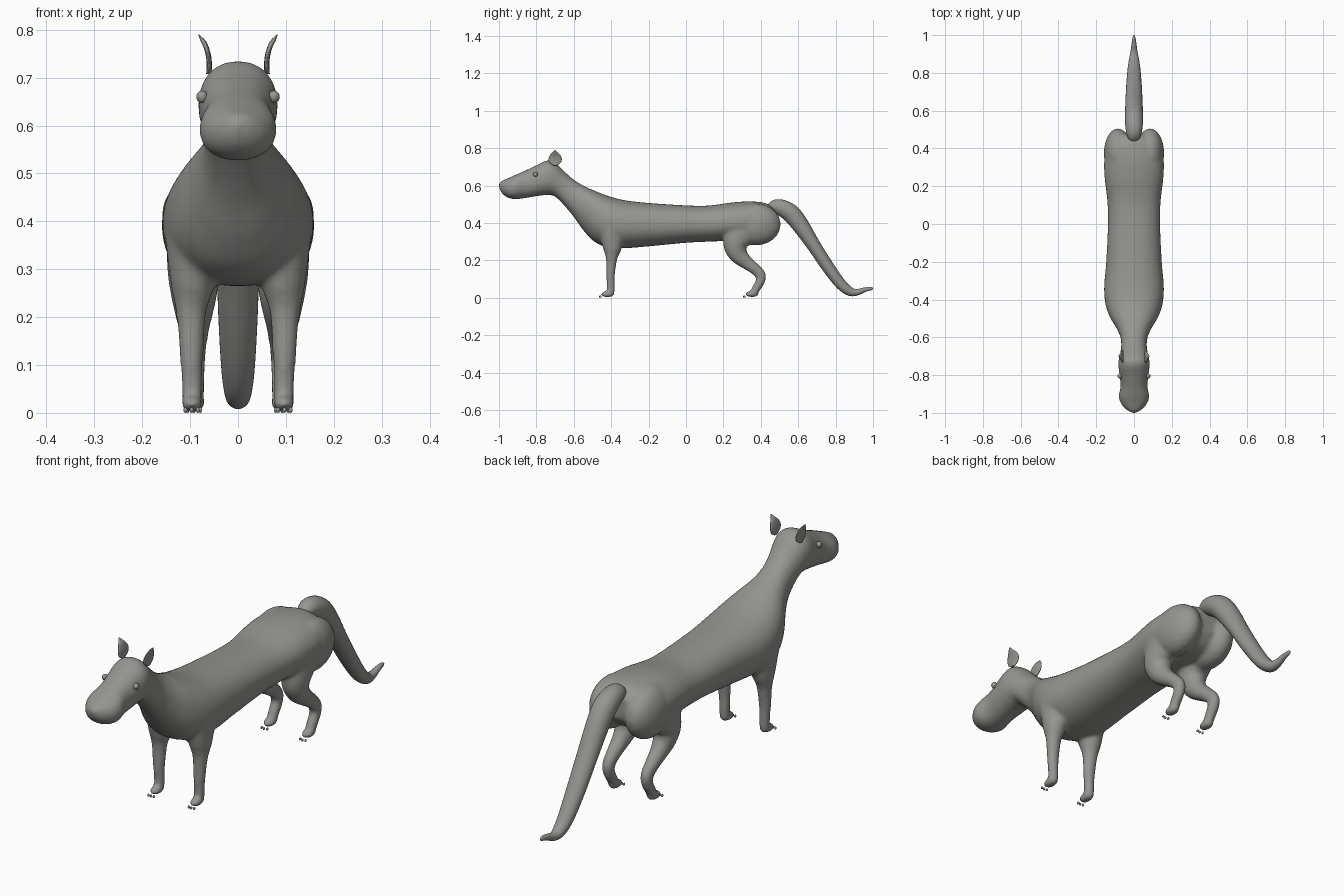
import bpy, bmesh, math
from mathutils import Vector, Matrix

fur = bpy.data.materials.new("warm grey")
fur.diffuse_color = (0.30, 0.305, 0.28, 1)


def spline(pts, n):
    """Catmull-Rom through tuples, n steps per span."""
    out = []
    for i in range(len(pts) - 1):
        quad = [Vector(pts[max(0, min(len(pts) - 1, i + k))]) for k in (-1, 0, 1, 2)]
        a, b, c, d = quad
        for j in range(n):
            t = j / n
            out.append(0.5 * (2 * b + (c - a) * t + (2 * a - 5 * b + 4 * c - d) * t * t
                              + (3 * b - a - 3 * c + d) * t ** 3))
    out.append(Vector(pts[-1]))
    return out


def loft(bm, secs, upright=False, power=2.0, sides=32, n=5):
    """Sections (x, y, z, half width in x, half depth across the path)."""
    s = spline(secs, n)
    rings = []
    for i, p in enumerate(s):
        d = s[min(i + 1, len(s) - 1)] - s[max(i - 1, 0)]
        across = Vector((0, -d[2], d[1])).normalized()
        if upright:
            across = Vector((0, 0, 1))
        ring = []
        for k in range(sides):
            a = 2 * math.pi * k / sides
            u, v = [math.copysign(abs(f) ** (2 / power), f) for f in (math.cos(a), math.sin(a))]
            ring.append(bm.verts.new(Vector(p[:3]) + Vector((u * max(p[3], .001), 0, 0))
                                     + across * v * max(p[4], .001)))
        rings.append(ring)
    for r, q in zip(rings, rings[1:]):
        for k in range(sides):
            m = (k + 1) % sides
            bm.faces.new((r[k], r[m], q[m], q[k]))
    bm.faces.new(rings[0][::-1])
    bm.faces.new(rings[-1])


def ball(bm, c, r, seg=24):
    bmesh.ops.create_uvsphere(bm, u_segments=seg, v_segments=seg // 2, radius=1,
                              matrix=Matrix.Translation(c) @ Matrix.Diagonal((*r, 1)))


def finish(name, bm):
    bmesh.ops.recalc_face_normals(bm, faces=bm.faces)
    for f in bm.faces:
        f.smooth = True
    me = bpy.data.meshes.new(name)
    bm.to_mesh(me)
    bm.free()
    me.materials.append(fur)
    ob = bpy.data.objects.new(name, me)
    bpy.context.collection.objects.link(ob)
    return ob


# Torso, neck and head: (y, bottom z, top z, half width)
profile = [(-1.0, .588, .612, .008), (-.985, .56, .625, .038), (-.955, .536, .638, .066),
           (-.915, .527, .656, .081), (-.86, .533, .68, .071), (-.80, .543, .708, .077),
           (-.74, .55, .735, .083), (-.70, .541, .722, .077), (-.65, .492, .675, .068),
           (-.60, .432, .632, .072), (-.55, .362, .60, .094), (-.49, .300, .573, .129),
           (-.42, .270, .546, .152), (-.33, .265, .522, .158), (-.2, .275, .507, .147),
           (0, .294, .494, .138), (.12, .300, .493, .141), (.25, .305, .510, .156),
           (.35, .305, .515, .156), (.43, .325, .505, .125), (.475, .375, .475, .06)]
bm = bmesh.new()
loft(bm, [(0, y, (a + b) / 2, w, (b - a) / 2) for y, a, b, w in profile], True, 2.2, 48)
for s in (-1, 1):
    # Rump lobes
    ball(bm, (s * .085, .375, .392), (.075, .132, .112))
    # Front legs and feet
    loft(bm, [(s * .098, -.395, .37, .055, .07), (s * .095, -.394, .27, .046, .052),
              (s * .098, -.398, .21, .032, .031), (s * .097, -.403, .12, .025, .023),
              (s * .096, -.402, .05, .022, .021), (s * .096, -.405, .012, .021, .021)])
    ball(bm, (s * .096, -.42, .019), (.024, .037, .017))
    # Hind legs and feet
    loft(bm, [(s * .09, .30, .37, .06, .10), (s * .092, .265, .29, .055, .068),
              (s * .092, .278, .235, .046, .052), (s * .092, .318, .193, .036, .038),
              (s * .092, .365, .157, .029, .031), (s * .092, .398, .122, .025, .029),
              (s * .092, .396, .085, .023, .025), (s * .092, .372, .045, .022, .023),
              (s * .092, .364, .018, .021, .021)])
    ball(bm, (s * .092, .352, .02), (.024, .038, .017))
body = finish("body", bm)
# Blend all the body volumes into one smooth skin
rm = body.modifiers.new("blend", 'REMESH')
rm.mode = 'VOXEL'
rm.voxel_size = .008
rm.use_smooth_shade = True
sm = body.modifiers.new("soften", 'SMOOTH')
sm.factor = .5
sm.iterations = 10

# Tail
bm = bmesh.new()
loft(bm, [(0, .43, .465, .02, .015), (0, .48, .488, .04, .038), (0, .545, .463, .048, .048),
          (0, .60, .405, .047, .047), (0, .68, .285, .044, .037), (0, .75, .178, .040, .034),
          (0, .82, .082, .034, .030), (0, .87, .037, .027, .025), (0, .91, .029, .019, .018),
          (0, .96, .044, .012, .012), (0, .99, .049, .007, .009), (0, 1.0, .048, .002, .003)])
finish("tail", bm)

for s, side in ((-1, "left"), (1, "right")):
    # Ear: thin leaf, leaning outward at the tip
    bm = bmesh.new()
    ear = [(.061, .708, .010), (.060, .722, .030), (.061, .742, .036),
           (.066, .762, .028), (.073, .777, .014), (.082, .79, .002)]
    loft(bm, [(s * x, -.70, z, .0055 if r > .005 else .001, r) for x, z, r in ear], sides=20)
    finish(side + "_ear", bm)
    # Eye
    bm = bmesh.new()
    ball(bm, (s * .075, -.805, .66), (.012, .013, .013))
    finish(side + "_eye", bm)
    # Claws, three in front of each foot
    for part, x0, y0 in (("front", .097, -.46), ("hind", .092, .31)):
        bm = bmesh.new()
        for k in (-1, 0, 1):
            ball(bm, (s * (x0 + k * .013), y0 + abs(k) * .003, .006), (.0045, .006, .006), 10)
        finish(f"{side}_{part}_claws", bm)
